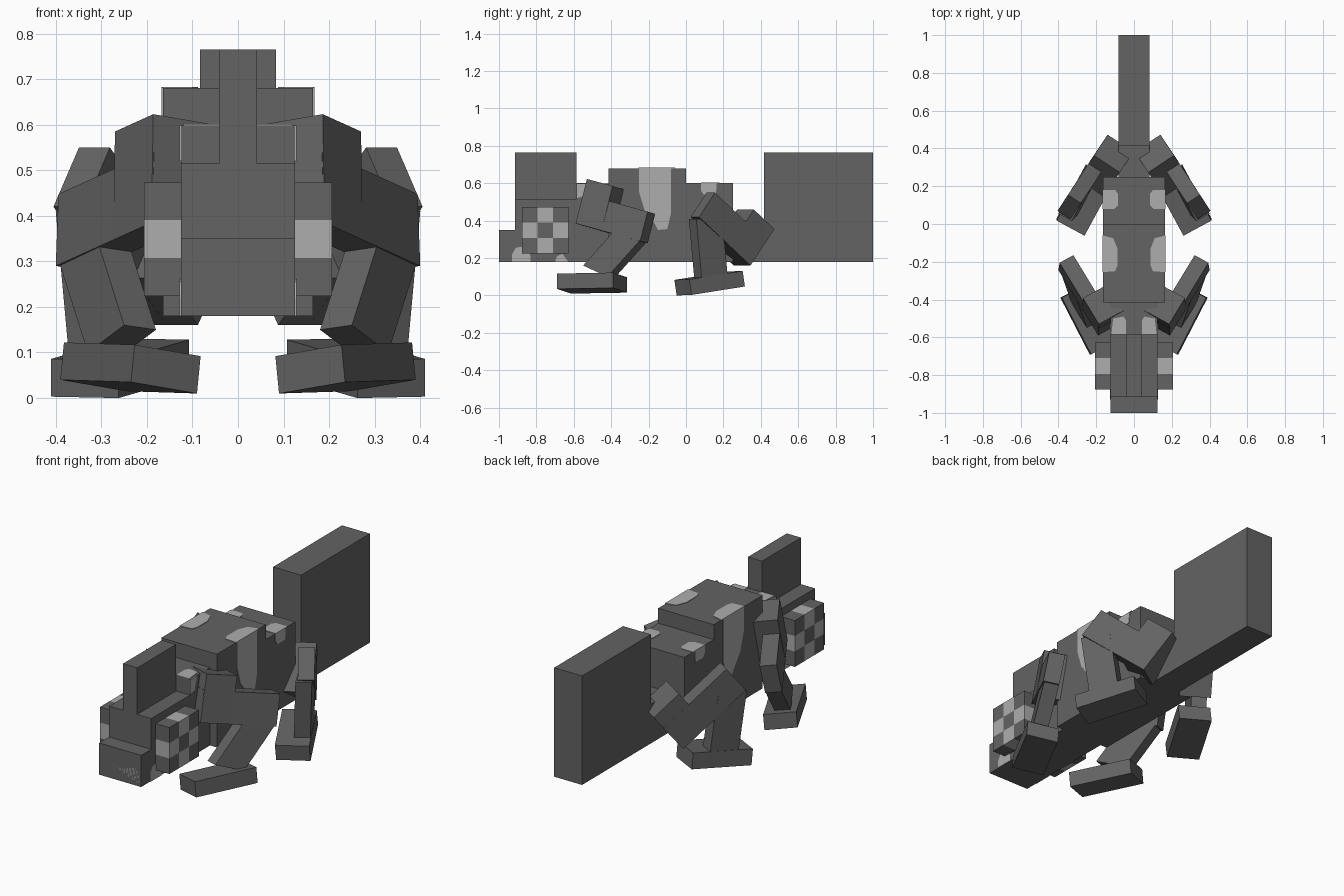
import bpy, bmesh
from mathutils import Vector

if "Cube" in bpy.data.objects:
    bpy.data.objects.remove(bpy.data.objects["Cube"])


def material(name, v):
    m = bpy.data.materials.new(name)
    m.diffuse_color = (v, v, v, 1)
    m.use_nodes = True
    m.node_tree.nodes["Principled BSDF"].inputs["Base Color"].default_value = m.diffuse_color
    return m


BASE = material("dark_grey", 0.125)
LIGHT = material("light_grey", 0.42)


def finish(name, bm, mats):
    bmesh.ops.recalc_face_normals(bm, faces=bm.faces)
    me = bpy.data.meshes.new(name)
    bm.to_mesh(me)
    bm.free()
    for m in mats:
        me.materials.append(m)
    ob = bpy.data.objects.new(name, me)
    bpy.context.collection.objects.link(ob)
    return ob


def block(name, corner, a, b, c, mat=BASE, sign=1):
    """Box from one corner and three edge vectors; sign -1 mirrors in x."""
    bm = bmesh.new()
    o, a, b, c = map(Vector, (corner, a, b, c))
    v = []
    for k in range(8):
        p = o + a * (k & 1) + b * (k >> 1 & 1) + c * (k >> 2)
        v.append(bm.verts.new((p.x * sign, p.y, p.z)))
    for f in ((0, 1, 3, 2), (4, 5, 7, 6), (0, 1, 5, 4), (2, 3, 7, 6), (0, 2, 6, 4), (1, 3, 7, 5)):
        bm.faces.new([v[i] for i in f])
    return finish(name, bm, [mat])


def box(name, lo, hi):
    d = [h - l for l, h in zip(lo, hi)]
    return block(name, lo, (d[0], 0, 0), (0, d[1], 0), (0, 0, d[2]))


def plate(name, axis, level, pts, sign=1, t=0.003):
    """Thin painted patch: outline on the plane axis = level, extruded by t."""
    bm = bmesh.new()
    vs = []
    for p in pts:
        q = list(p)
        q.insert(axis, level)
        vs.append(bm.verts.new((q[0] * sign, q[1], q[2])))
    f = bm.faces.new(vs)
    ext = bmesh.ops.extrude_face_region(bm, geom=[f])["geom"]
    d = [0, 0, 0]
    d[axis] = t * (sign if axis == 0 else 1)
    bmesh.ops.translate(bm, vec=d, verts=[e for e in ext if isinstance(e, bmesh.types.BMVert)])
    return finish(name, bm, [LIGHT])


# Trunk, tail and head
box("body", (-.165, -.415, .18), (.165, 0, .68))
box("rump", (-.165, 0, .18), (.165, .25, .60))
box("tail_base", (-.083, .25, .18), (.083, .416, .39))
box("tail", (-.083, .416, .18), (.083, 1, .765))
box("neck", (-.125, -.585, .18), (.125, -.415, .598))
box("head", (-.125, -.915, .18), (.125, -.585, .515))
box("crest", (-.042, -.915, .515), (.042, -.585, .765))
box("snout", (-.125, -1, .18), (.125, -.915, .35))


def eye(name, sign):
    """Checkered eye block: 3 x 3 cells, light band round the front, back and top."""
    bm = bmesh.new()
    bmesh.ops.create_cube(bm, size=1)
    for ax in (1, 2):
        for s in (-1 / 6, 1 / 6):
            no = [0, 0, 0]
            no[ax] = 1
            co = [0, 0, 0]
            co[ax] = s
            bmesh.ops.bisect_plane(bm, geom=bm.verts[:] + bm.edges[:] + bm.faces[:],
                                   plane_co=co, plane_no=no)
    for f in bm.faces:
        c = f.calc_center_median()
        mid_y, mid_z = abs(c.y) < .1, abs(c.z) < .1
        f.material_index = int(mid_y != mid_z)
    for v in bm.verts:
        v.co = (sign * .165 + v.co.x * .083, -.752 + v.co.y * .249, .349 + v.co.z * .249)
    finish(name, bm, [BASE, LIGHT])


# Light band along the lower front of the snout
plate("snout_patch", 1, -1, [(-.125, .18), (.125, .18), (.125, .275), (.08, .27), (.04, .26),
                             (.02, .25), (-.02, .25), (-.04, .26), (-.08, .27), (-.125, .275)], t=.002)

for side, s in (("right", 1), ("left", -1)):
    eye(side + "_eye", s)

    # Light skin patches
    plate(side + "_flank_patch", 0, .165, [(-.25, .683), (-.25, .55), (-.22, .45), (-.165, .38), (-.15, .35),
                                           (-.10, .355), (-.08, .44), (-.08, .683)], s)
    plate(side + "_back_patch", 2, .68, [(.168, -.255), (.10, -.25), (.088, -.22), (.088, -.13),
                                         (.11, -.075), (.168, -.06)], s)
    plate(side + "_rump_side_patch", 0, .165, [(.08, .603), (.08, .56), (.095, .54), (.16, .54), (.165, .603)], s)
    plate(side + "_rump_top_patch", 2, .60, [(.168, .08), (.105, .08), (.085, .10), (.085, .16),
                                             (.10, .18), (.168, .18)], s)
    plate(side + "_neck_top_patch", 2, .598, [(.042, -.585), (.042, -.51), (.055, -.49), (.11, -.50),
                                              (.12, -.585)], s)
    plate(side + "_neck_side_patch", 0, .125, [(-.585, .598), (-.585, .52), (-.55, .53), (-.53, .598)], s)
    plate(side + "_lip_patch", 0, .125, [(-.93, .18), (-.93, .22), (-.91, .255), (-.87, .262),
                                         (-.835, .24), (-.83, .18)], s)
    plate(side + "_jaw_patch", 0, .125, [(-.70, .18), (-.69, .21), (-.66, .222), (-.63, .18)], s)

    # Front leg: shoulder, forearm, shin, foot
    arm = (.19, -.59, .385)
    block(side + "_front_shoulder", arm, (.084, .138, -.038), (-.145, .08, -.025), (-.004, .06, .238), sign=s)
    block(side + "_front_arm", arm, (.21, .345, -.095), (-.073, .04, -.012), (-.006, .04, .158), sign=s)
    block(side + "_front_shin", (.25, -.55, .16), (.08, .13, -.06), (-.07, .035, -.01), (.06, .17, .19), sign=s)
    block(side + "_front_foot", (.235, -.69, .035), (.155, .30, .005), (-.145, .075, -.025),
          (-.008, 0, .082), sign=s)

    # Rear leg: hip, thigh, shin, foot
    hip = (.225, .345, .16)
    block(side + "_rear_hip", hip, (.072, -.11, .104), (-.137, -.09, 0), (-.085, .128, .195), sign=s)
    block(side + "_rear_thigh", hip, (.18, -.275, .26), (-.068, -.045, 0), (-.056, .085, .13), sign=s)
    block(side + "_rear_shin", (.37, .085, .08), (-.075, .14, 0), (-.07, -.04, 0), (.03, -.03, .33), sign=s)
    block(side + "_rear_foot", (.41, .03, .003), (-.155, .285, .045), (-.148, -.08, -.003),
          (0, -.012, .083), sign=s)
